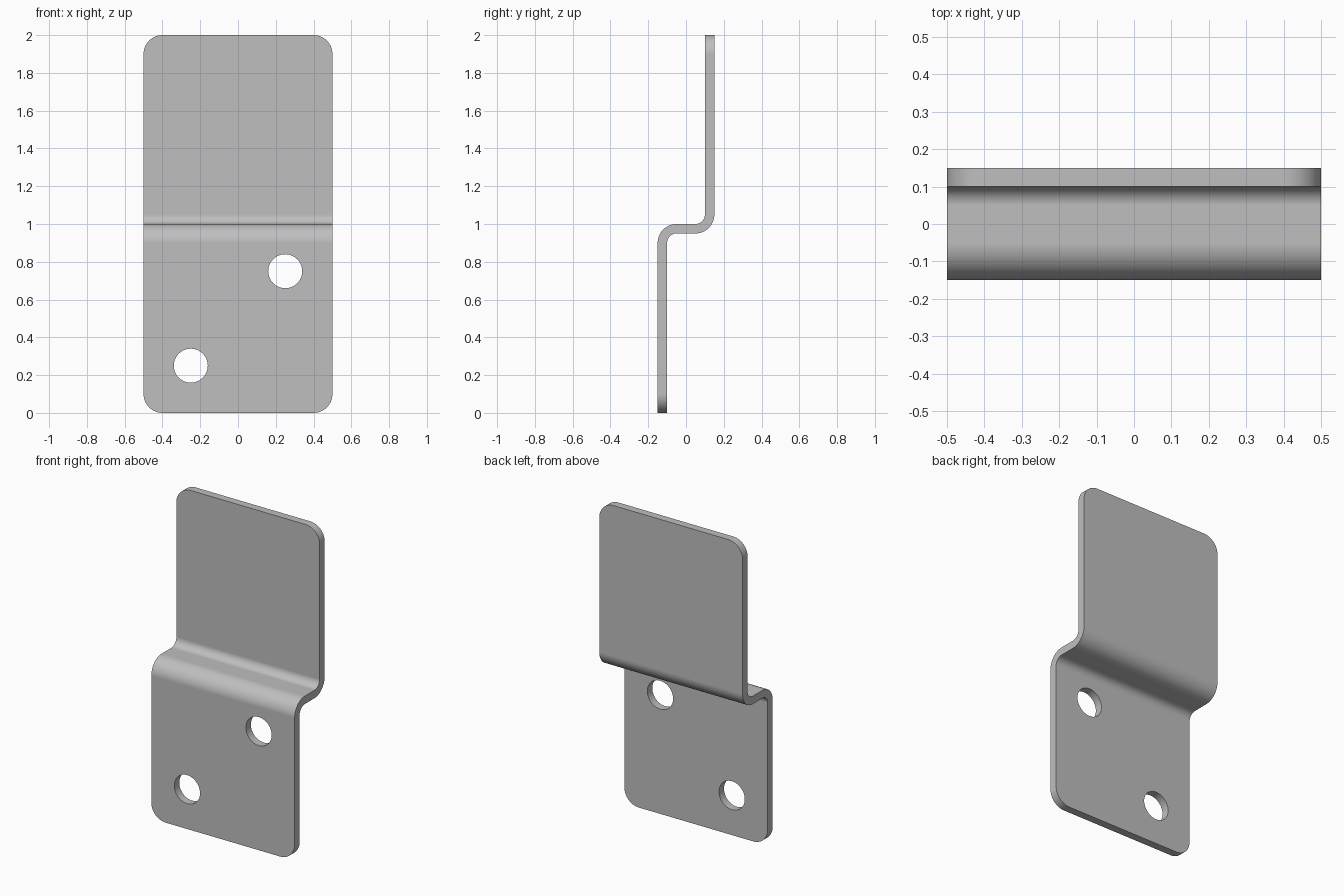
import bpy
import bmesh
from math import cos, sin, radians
from mathutils import Vector

cube = bpy.data.objects.get("Cube")
if cube:
    bpy.data.objects.remove(cube, do_unlink=True)

THICK, INNER, OUTER = 0.05, 0.05, 0.10
HALF_WIDTH, HEIGHT, CORNER = 0.5, 2.0, 0.10
HOLE_RADIUS = 0.09


def arc(cx, cy, r, start, end, steps=16):
    angles = [radians(start + (end - start) * i / steps) for i in range(steps + 1)]
    return [(cx + r * cos(a), cy + r * sin(a)) for a in angles]


def prism(name, points, axis, low, high):
    """Extrude a closed outline along x (outline in y, z) or y (outline in x, z)."""
    bm = bmesh.new()
    if axis == "x":
        verts = [bm.verts.new((low, a, b)) for a, b in points]
        move = Vector((high - low, 0, 0))
    else:
        verts = [bm.verts.new((a, low, b)) for a, b in points]
        move = Vector((0, high - low, 0))
    face = bm.faces.new(verts)
    result = bmesh.ops.extrude_face_region(bm, geom=[face], use_keep_orig=True)
    moved = [g for g in result["geom"] if isinstance(g, bmesh.types.BMVert)]
    bmesh.ops.translate(bm, verts=moved, vec=move)
    bmesh.ops.recalc_face_normals(bm, faces=bm.faces)
    mesh = bpy.data.meshes.new(name)
    bm.to_mesh(mesh)
    bm.free()
    obj = bpy.data.objects.new(name, mesh)
    bpy.context.collection.objects.link(obj)
    return obj


def cut(target, cutter, operation):
    bpy.context.view_layer.objects.active = target
    mod = target.modifiers.new("cut", "BOOLEAN")
    mod.operation = operation
    mod.solver = "EXACT"
    mod.object = cutter
    bpy.ops.object.modifier_apply(modifier=mod.name)
    bpy.data.objects.remove(cutter, do_unlink=True)


# Sheet bent in a double step, oversized so the outline can trim it
front, back = -0.15, 0.15
low_bend = (front + OUTER, 1.0 - OUTER)
high_bend = (back - OUTER, 1.0 - THICK + OUTER)
profile = [(front, -0.1)]
profile += arc(*low_bend, OUTER, 180, 90)
profile += arc(*high_bend, INNER, -90, 0)
profile += [(back - THICK, HEIGHT + 0.1), (back, HEIGHT + 0.1)]
profile += arc(*high_bend, OUTER, 0, -90)
profile += arc(*low_bend, INNER, 90, 180)
profile += [(front + THICK, -0.1)]
bracket = prism("offset_bracket", profile, "x", -0.6, 0.6)

# Rounded rectangular outline
x, top = HALF_WIDTH - CORNER, HEIGHT - CORNER
outline = (arc(x, top, CORNER, 0, 90) + arc(-x, top, CORNER, 90, 180)
           + arc(-x, CORNER, CORNER, 180, 270) + arc(x, CORNER, CORNER, 270, 360))
cut(bracket, prism("outline_cutter", outline, "y", -0.3, 0.3), "INTERSECT")

# Two diagonal screw holes in the lower plate
for hx, hz in ((0.25, 0.75), (-0.25, 0.25)):
    circle = arc(hx, hz, HOLE_RADIUS, 0, 360, 48)[:-1]
    cut(bracket, prism("hole_cutter", circle, "y", -0.3, 0.0), "DIFFERENCE")

# Grey metal
grey = bpy.data.materials.new("grey_metal")
grey.use_nodes = True
colour = (0.52, 0.52, 0.52, 1.0)
grey.diffuse_color = colour
grey.node_tree.nodes["Principled BSDF"].inputs["Base Color"].default_value = colour
bracket.data.materials.clear()
bracket.data.materials.append(grey)

# Smooth bends and corners, crisp sheet edges
bpy.ops.object.select_all(action="DESELECT")
bracket.select_set(True)
bpy.context.view_layer.objects.active = bracket
bpy.ops.object.shade_smooth_by_angle(angle=radians(30))
weighted = bracket.modifiers.new("flat_plates", "WEIGHTED_NORMAL")
weighted.keep_sharp = True
